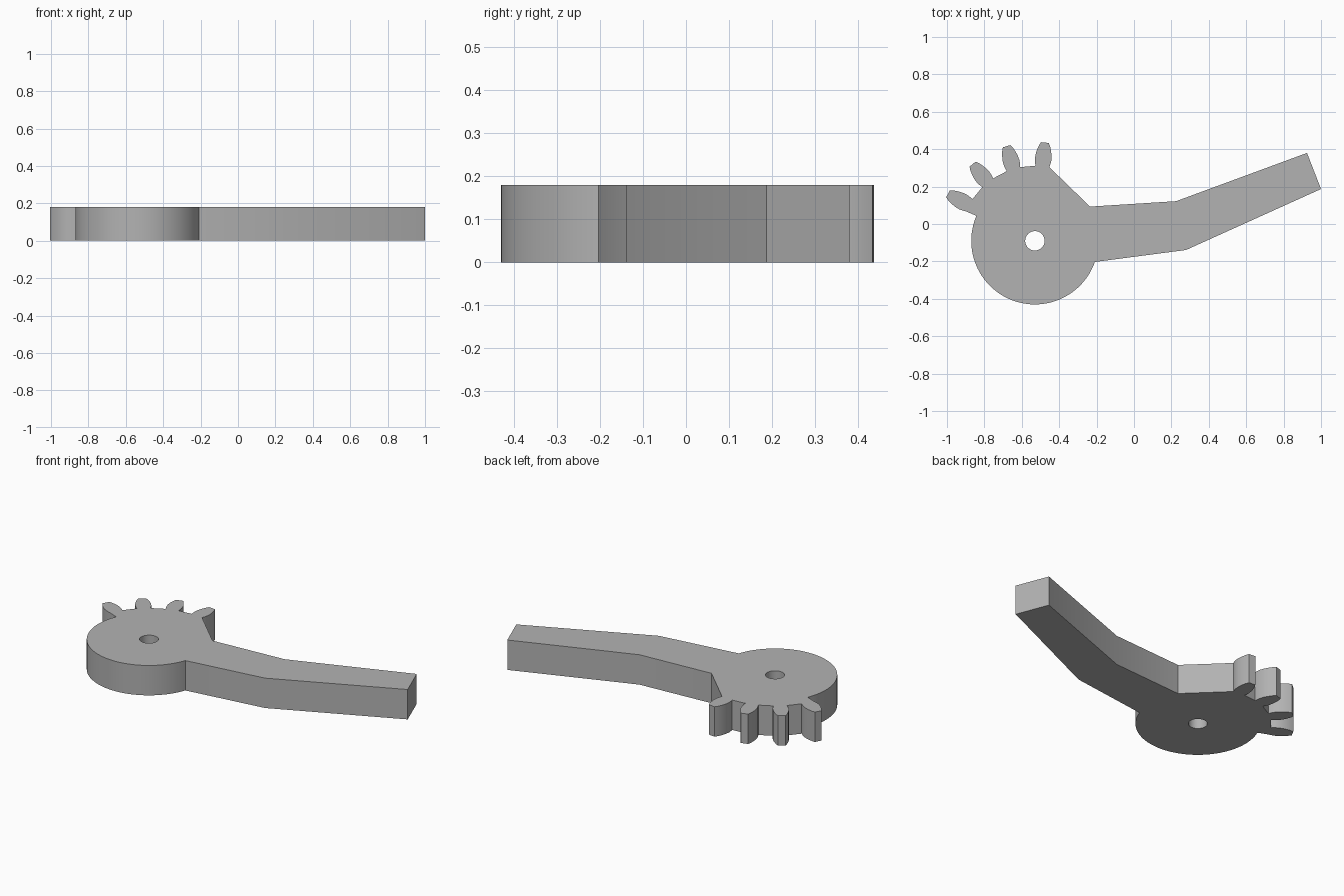
import bpy
import bmesh
from math import radians, sin, cos
from mathutils import Vector

HEIGHT = 0.18
HUB = Vector((-0.53, -0.09))
HUB_RADIUS = 0.34

cube = bpy.data.objects.get("Cube")
if cube:
    bpy.data.objects.remove(cube, do_unlink=True)

grey = bpy.data.materials.new("plain grey")
grey.use_nodes = True
colour = (0.45, 0.45, 0.45, 1)
grey.diffuse_color = colour
grey.node_tree.nodes["Principled BSDF"].inputs["Base Color"].default_value = colour


def arc(radius, start, end, steps):
    """Points on a circle about the hub, angles in degrees."""
    points = []
    for i in range(steps + 1):
        a = radians(start + (end - start) * i / steps)
        points.append(HUB + Vector((cos(a), sin(a))) * radius)
    return points


def tooth(angle):
    """Rounded tooth outline, walked clockwise around the hub."""
    a = radians(angle)
    out, side = Vector((cos(a), sin(a))), Vector((sin(a), -cos(a)))
    half = [(0.40, 0.037), (0.415, 0.041), (0.435, 0.044), (0.46, 0.043),
            (0.485, 0.038), (0.51, 0.030), (0.528, 0.021)]
    rising = [HUB + out * r - side * w for r, w in half]
    falling = [HUB + out * r + side * w for r, w in reversed(half)]
    return rising + falling


# Outline: round hub, four teeth, then the bent arm
outline = arc(HUB_RADIUS, -19.4, -203.2, 64)
for angle in (151.6, 129.1, 106.6, 84.2):
    outline += tooth(angle)
outline += [Vector(p) for p in ((-0.235, 0.093), (0.225, 0.122), (0.925, 0.38),
                                (1.0, 0.187), (0.278, -0.139))]
bore = arc(0.052, 0, 360, 32)[:-1]

# Fill the outline around the bore and extrude it into a plate
bm = bmesh.new()
edges = []
for loop in (outline, bore):
    verts = [bm.verts.new((p.x, p.y, 0)) for p in loop]
    edges += [bm.edges.new((v, verts[i - 1])) for i, v in enumerate(verts)]
bmesh.ops.triangle_fill(bm, edges=edges, use_beauty=True, normal=(0, 0, 1))
result = bmesh.ops.extrude_face_region(bm, geom=bm.faces[:], use_keep_orig=True)
top = [v for v in result["geom"] if isinstance(v, bmesh.types.BMVert)]
bmesh.ops.translate(bm, verts=top, vec=(0, 0, HEIGHT))
bmesh.ops.recalc_face_normals(bm, faces=bm.faces[:])

mesh = bpy.data.meshes.new("toothed_lever")
bm.to_mesh(mesh)
bm.free()
mesh.materials.append(grey)
lever = bpy.data.objects.new("toothed_lever", mesh)
bpy.context.collection.objects.link(lever)

# Smooth round walls, crisp corners
bpy.ops.object.select_all(action="DESELECT")
lever.select_set(True)
bpy.context.view_layer.objects.active = lever
bpy.ops.object.shade_smooth_by_angle(angle=radians(25))
